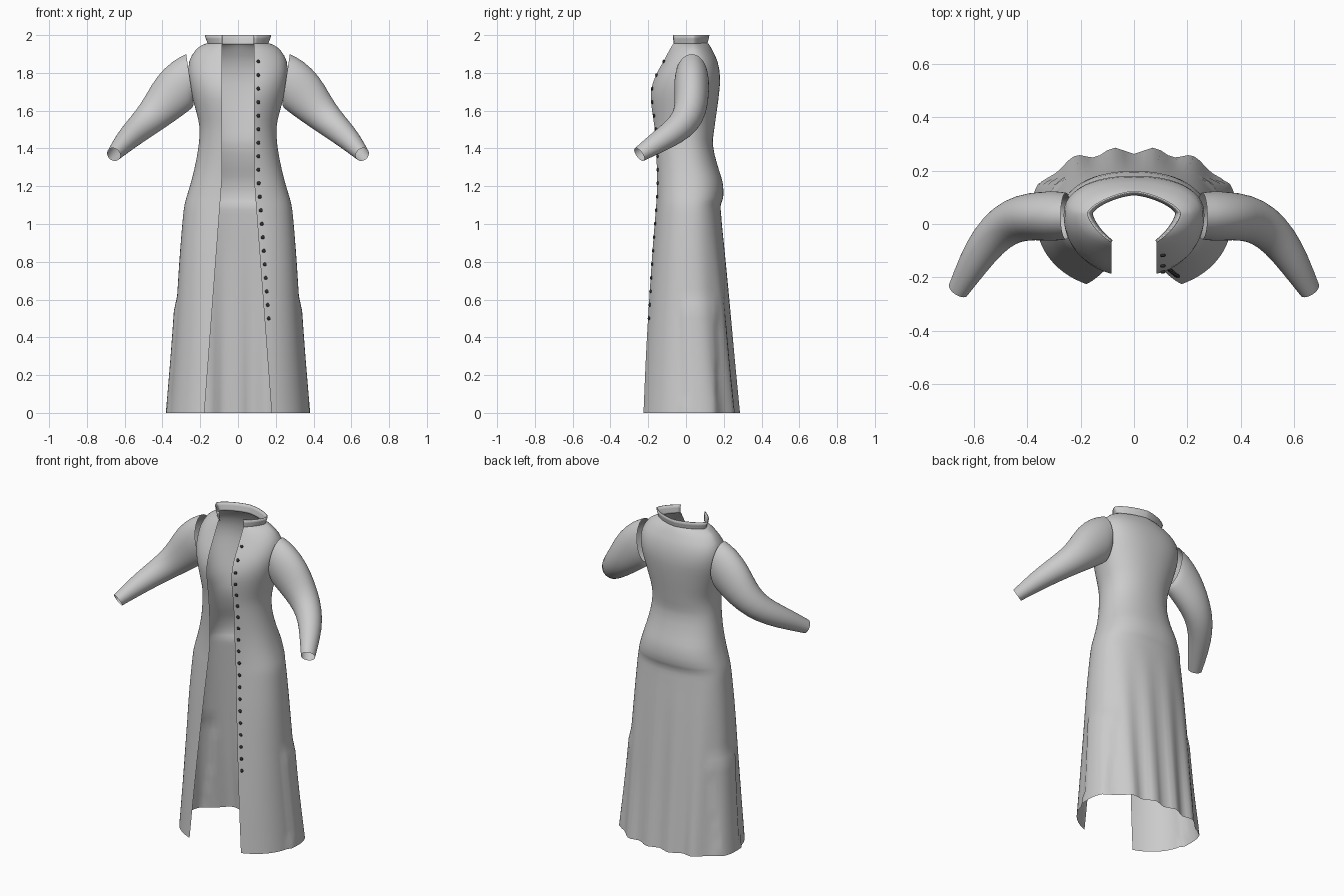
import bpy, bmesh, math
from mathutils import Vector

if "Cube" in bpy.data.objects:
    bpy.data.objects.remove(bpy.data.objects["Cube"])


def material(name, v):
    m = bpy.data.materials.new(name)
    m.diffuse_color = (v, v, v, 1)
    m.use_nodes = True
    m.node_tree.nodes["Principled BSDF"].inputs["Base Color"].default_value = m.diffuse_color
    return m


CLOTH = material("grey cloth", 0.6)
DARK = material("dark button", 0.03)

# Coat rows: height, half width, front edge y, back y, middle y, squareness
ROWS = [
    (0.00, .370, -.225, .275, .05, 2.3), (0.30, .345, -.212, .250, .04, 2.3),
    (0.58, .325, -.196, .228, .03, 2.3), (0.85, .307, -.178, .205, .02, 2.3),
    (1.05, .290, -.162, .186, .02, 2.3), (1.10, .283, -.158, .184, .02, 2.3),
    (1.14, .273, -.155, .197, .02, 2.3), (1.22, .249, -.153, .194, .02, 2.3),
    (1.32, .225, -.155, .164, .01, 2.2), (1.42, .208, -.160, .142, .00, 2.2),
    (1.52, .205, -.168, .152, .00, 2.2), (1.62, .228, -.182, .166, .01, 2.2),
    (1.70, .250, -.186, .176, .02, 2.2), (1.78, .262, -.163, .180, .03, 2.3),
    (1.86, .258, -.120, .167, .04, 2.2), (1.92, .225, -.088, .140, .04, 1.9),
    (1.95, .185, -.070, .122, .04, 1.6), (1.957, .160, -.064, .115, .04, 1.5),
]


def row_at(z):
    """Smoothly interpolated coat row."""
    i = max(k for k in range(len(ROWS) - 1) if ROWS[k][0] <= z)
    a, b = ROWS[i], ROWS[i + 1]
    p, n = ROWS[max(i - 1, 0)], ROWS[min(i + 2, len(ROWS) - 1)]
    h = b[0] - a[0]
    t = (z - a[0]) / h
    out = []
    for j in range(1, 6):
        ma = (b[j] - p[j]) / (b[0] - p[0]) * h
        mb = (n[j] - a[j]) / (n[0] - a[0]) * h
        out.append((2*t**3 - 3*t*t + 1) * a[j] + (t**3 - 2*t*t + t) * ma
                   + (3*t*t - 2*t**3) * b[j] + (t**3 - t*t) * mb)
    return out


def gap_at(z):
    return .085 + .093 * max(0, (1.24 - z) / 1.24)


def front_y(x, w, yf, yc, p, gap):
    depth = (yc - yf) / (1 - (gap / w) ** p) ** (1 / p)
    return yc - depth * max(0, 1 - (x / w) ** p) ** (1 / p)


def open_ring(z, w, yf, yb, yc, p, gap, n=72):
    """Superellipse section with an opening at the front."""
    depth = (yc - yf) / (1 - (gap / w) ** p) ** (1 / p)
    start = math.asin((gap / w) ** (p / 2))
    pts = []
    for k in range(n + 1):
        a = start + (2 * math.pi - 2 * start) * k / n
        s, c = math.sin(a), math.cos(a)
        x = math.copysign(abs(s) ** (2 / p), s) * w
        r = abs(c) ** (2 / p)
        y = yc - depth * r if c > 0 else yc + (yb - yc) * r
        if c < 0:  # hanging folds at the back
            y -= .013 * max(0, 1 - z / 1.05) * math.cos(math.tau * x / .147) * min(1, r * 1.5)
        if z < .6 and -.01 < y < .16:  # side pleat
            x += math.copysign(.012 * min(1, (.6 - z) / .04), x)
        pts.append((x, y, z))
    return pts


def loft(name, rings, closed=False):
    bm = bmesh.new()
    vs = [[bm.verts.new(p) for p in r] for r in rings]
    n = len(rings[0])
    for a, b in zip(vs, vs[1:]):
        for k in range(n if closed else n - 1):
            m = (k + 1) % n
            bm.faces.new((a[k], a[m], b[m], b[k]))
    me = bpy.data.meshes.new(name)
    bm.to_mesh(me)
    bm.free()
    ob = bpy.data.objects.new(name, me)
    bpy.context.collection.objects.link(ob)
    me.materials.append(CLOTH)
    bpy.context.view_layer.objects.active = ob
    ob.select_set(True)
    bpy.ops.object.shade_smooth_by_angle(angle=math.radians(50))
    ob.select_set(False)
    return ob


# Coat body, open down the front
heights = []
for a, b in zip(ROWS, ROWS[1:]):
    steps = max(2, round((b[0] - a[0]) / .04))
    heights += [a[0] + (b[0] - a[0]) * k / steps for k in range(steps)]
heights.append(1.957)
loft("coat_body", [open_ring(z, *row_at(z), gap_at(z)) for z in heights])

# Standing collar, flaring slightly
collar = loft("collar", [open_ring(z, w, yf, yb, .04, p, .085, 48) for z, w, yf, yb, p in
                         [(1.950, .160, -.064, .113, 1.5), (1.960, .162, -.066, .115, 1.5),
                          (1.980, .170, -.068, .120, 1.5), (2.000, .176, -.070, .124, 1.5)]])
solid = collar.modifiers.new("thickness", "SOLIDIFY")
solid.thickness = .006

# Sleeves: centre, radius across depth, radius across height
SLEEVE = [((.255, .030, 1.770), .088, .132), ((.290, .030, 1.745), .094, .134),
          ((.340, .030, 1.695), .092, .128), ((.410, .026, 1.615), .088, .103),
          ((.480, .000, 1.545), .080, .083), ((.545, -.062, 1.488), .071, .070),
          ((.600, -.145, 1.435), .060, .058), ((.658, -.247, 1.368), .042, .038)]


def sleeve(name, side):
    pts = [Vector(s[0]) for s in SLEEVE]
    rings = []
    for i in range(len(pts)):
        t = (pts[min(i + 1, len(pts) - 1)] - pts[max(i - 1, 0)]).normalized()
        if i < 2:  # armhole stands nearly upright
            t = Vector((1, 0, -.15 - .3 * i)).normalized()
        u = (Vector((0, 1, 0)) - t * t.y).normalized()
        v = t.cross(u)
        ring = []
        for k in range(24):
            a = math.tau * k / 24
            q = pts[i] + u * math.cos(a) * SLEEVE[i][1] + v * math.sin(a) * SLEEVE[i][2]
            ring.append((q.x * side, q.y, q.z))
        rings.append(ring if side > 0 else ring[::-1])
    ob = loft(name, rings, True)
    sub = ob.modifiers.new("smooth", "SUBSURF")
    sub.levels = sub.render_levels = 1


sleeve("right_sleeve", 1)
sleeve("left_sleeve", -1)

# Row of small buttons along one front edge
COUNT = 20
for i in range(COUNT):
    z = 1.86 - 1.36 * i / (COUNT - 1)
    w, yf, yb, yc, p = row_at(z)
    x = gap_at(z) + .023
    y = front_y(x, w, yf, yc, p, gap_at(z))
    bpy.ops.mesh.primitive_uv_sphere_add(segments=10, ring_count=6, radius=.01, location=(x, y - .002, z))
    b = bpy.context.object
    b.name = f"button_{i + 1}"
    b.scale.y = .7
    b.data.materials.append(DARK)
    bpy.ops.object.shade_smooth()
    b.select_set(False)
